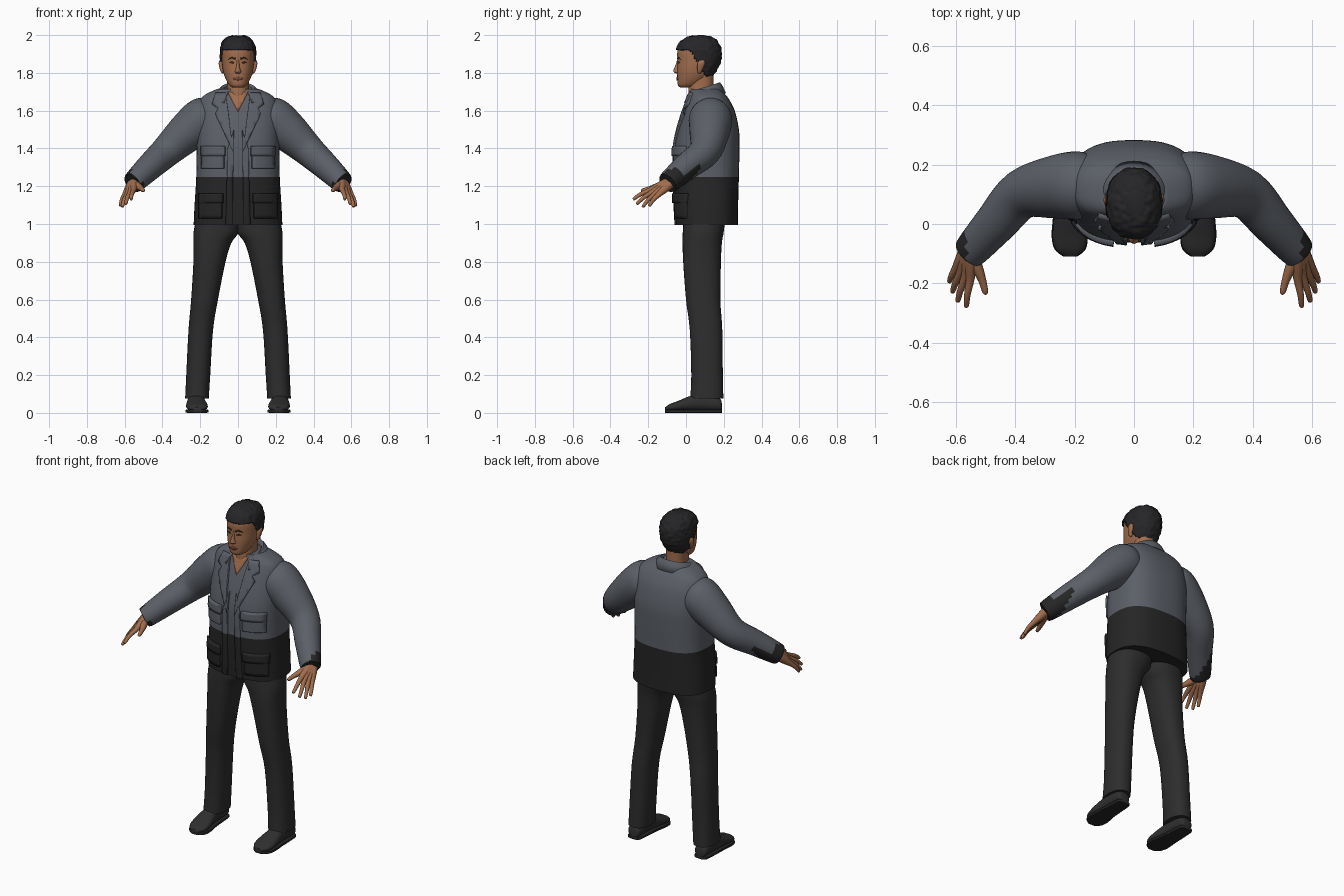
import bpy, bmesh, math
from mathutils import Vector, noise
from mathutils.bvhtree import BVHTree

cube = bpy.data.objects.get("Cube")
if cube:
    bpy.data.objects.remove(cube, do_unlink=True)


def material(name, *rgb):
    m = bpy.data.materials.new(name)
    m.use_nodes = True
    m.diffuse_color = (*rgb, 1)
    b = next(n for n in m.node_tree.nodes if n.type == 'BSDF_PRINCIPLED')
    b.inputs["Base Color"].default_value = (*rgb, 1)
    b.inputs["Roughness"].default_value = 0.8
    return m


GREY = material("jacket grey", .105, .115, .135)
DARK = material("jacket charcoal", .019, .019, .02)
CLOTH = material("trouser black", .026, .026, .026)
LEATHER = material("shoe black", .028, .028, .029)
HAIR = material("hair black", .019, .019, .021)
SKIN = material("skin", .36, .155, .075)
LIP = material("lip brown", .2, .075, .045)
EYE = material("eye dark", .025, .015, .012)


def finish(bm, name, mats, rule=None, mirror=False, sharp=45):
    """Turn a bmesh into a shaded, coloured object."""
    bm.normal_update()
    for f in bm.faces:
        f.smooth = True
        if rule:
            f.material_index = int(rule(f.calc_center_median(), f.normal))
    me = bpy.data.meshes.new(name)
    bm.to_mesh(me)
    bm.free()
    me.set_sharp_from_angle(angle=math.radians(sharp))
    for m in mats:
        me.materials.append(m)
    ob = bpy.data.objects.new(name, me)
    bpy.context.scene.collection.objects.link(ob)
    if mirror:
        ob.modifiers.new("Mirror", 'MIRROR')
    return ob


def spline(pts, steps):
    """Smooth interpolation through tuples, passing through every one."""
    out = []
    for i in range(len(pts) - 1):
        a, b, c, d = (pts[max(0, min(len(pts) - 1, i + k))] for k in (-1, 0, 1, 2))
        for s in range(steps):
            t = s / steps
            out.append([(2 * q + (r - p) * t + (2 * p - 5 * q + 4 * r - u) * t * t
                         + (3 * q - p - 3 * r + u) * t ** 3) / 2
                        for p, q, r, u in zip(a, b, c, d)])
    return out + [list(pts[-1])]


def bridge(rings):
    """Join vertex loops into a capped skin."""
    bm = bmesh.new()
    loops = [[bm.verts.new(p) for p in ring] for ring in rings]
    n = len(loops[0])
    for a, b in zip(loops, loops[1:]):
        for i in range(n):
            bm.faces.new((a[i], a[(i + 1) % n], b[(i + 1) % n], b[i]))
    bm.faces.new(loops[0])
    bm.faces.new(loops[-1])
    bmesh.ops.recalc_face_normals(bm, faces=bm.faces)
    return bm


def loft(rings, axis='z', n=36, steps=4, p=2.3, grow=0):
    """Rounded sections (t, a0, a1, b0, b1) stacked along z or y."""
    def power(v):
        return math.copysign(abs(v) ** (2 / p), v)
    loops = []
    for t, a0, a1, b0, b1 in spline(rings, steps):
        loop = []
        for i in range(n):
            w = math.tau * i / n
            a = (a0 + a1) / 2 + ((a1 - a0) / 2 + grow) * power(math.cos(w))
            b = (b0 + b1) / 2 + ((b1 - b0) / 2 + grow) * power(math.sin(w))
            loop.append((a, b, t) if axis == 'z' else (a, t, b))
        loops.append(loop)
    return bridge(loops)


def tube(path, n=20, steps=5):
    """Round limb along points (x, y, z, radius)."""
    pts = spline(path, steps)
    loops = []
    for i, q in enumerate(pts):
        tan = Vector(pts[min(i + 1, len(pts) - 1)][:3]) - Vector(pts[max(i - 1, 0)][:3])
        side = tan.cross(Vector((0, 0, 1))).normalized()
        up = side.cross(tan).normalized()
        loops.append([Vector(q[:3]) + q[3] * (side * math.cos(math.tau * k / n)
                      + up * math.sin(math.tau * k / n)) for k in range(n)])
    return bridge(loops)


def surface(ob):
    return BVHTree.FromPolygons([v.co for v in ob.data.vertices],
                                [p.vertices for p in ob.data.polygons])


def patch(name, tree, outline, lift, mats, rule=None, cell=.025, depth=.01):
    """Plate cut from an (x, z) outline, draped on the front of a surface, mirrored."""
    bm = bmesh.new()
    bm.faces.new([bm.verts.new((x, 0, z)) for x, z in outline])
    bmesh.ops.triangulate(bm, faces=bm.faces[:])
    for k, no in ((0, (1, 0, 0)), (1, (0, 0, 1))):
        lo, hi = min(p[k] for p in outline), max(p[k] for p in outline)
        for i in range(math.ceil(lo / cell), math.floor(hi / cell) + 1):
            bmesh.ops.bisect_plane(bm, geom=bm.verts[:] + bm.edges[:] + bm.faces[:], dist=1e-5,
                                   plane_co=Vector(no) * i * cell, plane_no=no)
    for v in bm.verts:
        hit = tree.ray_cast(Vector((v.co.x, -1, v.co.z)), Vector((0, 1, 0)))[0]
        if hit is None:
            hit = tree.find_nearest(Vector((v.co.x, 0, v.co.z)))[0]
        v.co.y = hit.y - lift
    bm.normal_update()
    bmesh.ops.reverse_faces(bm, faces=[f for f in bm.faces if f.normal.y > 0])
    ob = finish(bm, name, mats, rule, True)
    solid = ob.modifiers.new("Solidify", 'SOLIDIFY')
    solid.thickness = lift + depth
    solid.offset = -1


def box(x0, x1, z0, z1):
    return [(x0, z0), (x1, z0), (x1, z1), (x0, z1)]


def low(c, n):
    return c.z < 1.25


# Jacket body, two-tone at the waist
torso = finish(loft([(.995, -.235, .235, -.052, .275), (1.1, -.23, .23, -.058, .276),
                     (1.25, -.221, .221, -.062, .28), (1.4, -.22, .22, -.06, .283),
                     (1.5, -.22, .22, -.042, .28), (1.6, -.215, .215, -.012, .258),
                     (1.66, -.2, .2, .01, .228), (1.69, -.165, .165, .02, .205),
                     (1.715, -.11, .11, .025, .18)], n=56, steps=5, p=2.6),
               "jacket_body", [GREY, DARK], low)
chest = surface(torso)

# Sleeves with dark cuffs
finish(tube([(.13, .13, 1.585, .085), (.18, .13, 1.56, .114), (.265, .125, 1.49, .107),
             (.378, .1, 1.385, .084), (.465, .005, 1.305, .072), (.545, -.085, 1.228, .06),
             (.557, -.098, 1.217, .052)], n=28),
       "sleeve", [GREY, DARK], lambda c, n: c.x > .565 or (c.x > .5 and n.z < -.1), True)

# Folded collar wrapping the back of the neck
bm = bmesh.new()
rows = []
for i in range(33):
    a = math.radians(-145 + 290 * i / 32)
    rows.append([bm.verts.new((rx * math.sin(a), .09 + ry * math.cos(a), z + .028 * math.cos(a)))
                 for rx, ry, z in ((.072, .075, 1.66), (.076, .08, 1.712), (.09, .09, 1.722),
                                   (.11, .103, 1.705), (.132, .122, 1.665))])
for r, s in zip(rows, rows[1:]):
    for k in range(4):
        bm.faces.new((r[k], s[k], s[k + 1], r[k + 1]))
bmesh.ops.recalc_face_normals(bm, faces=bm.faces)
finish(bm, "collar", [GREY]).modifiers.new("Solidify", 'SOLIDIFY').thickness = .008

# Open neck, lapels, front bands and pockets
patch("open_neck", chest, [(0, 1.595), (.055, 1.7), (0, 1.7)], .004, [SKIN])
patch("lapel", chest, [(.025, 1.38), (.052, 1.6), (.065, 1.695), (.12, 1.695), (.138, 1.635),
                       (.1, 1.612), (.122, 1.585)], .012, [GREY])
patch("front_band", chest, [(.03, .995), (.066, .995), (.055, 1.4), (.022, 1.5)], .009,
      [GREY, DARK], low)
for level, x0, x1, z0, z1 in (("chest", .075, .195, 1.295, 1.4), ("hip", .085, .208, 1.03, 1.15)):
    patch(level + "_pocket", chest, box(x0, x1, z0, z1), .012, [GREY, DARK], low)
    patch(level + "_pocket_flap", chest, box(x0 - .005, x1 + .004, z1 - .04, z1 + .012), .019,
          [GREY, DARK], low)

# Trousers
finish(loft([(1.05, -.01, .215, -.01, .21), (.96, -.005, .235, -.017, .2),
             (.9, .035, .236, -.018, .19), (.8, .066, .236, -.015, .185),
             (.6, .106, .248, 0, .182), (.44, .132, .262, .02, .192),
             (.2, .147, .274, .028, .195), (.075, .155, .28, .022, .198)]),
       "trouser_leg", [CLOTH], None, True)

# Shoes and soles
shoe = [(.19, .2, .245, .01, .05), (.175, .185, .262, .01, .08), (.1, .178, .267, .01, .1),
        (.03, .172, .27, .01, .092), (-.04, .16, .275, .01, .064), (-.085, .166, .265, .01, .047),
        (-.11, .195, .235, .012, .03)]
finish(loft(shoe, 'y', 24), "shoe", [LEATHER], None, True)
finish(loft([(y, a - .003, b + .003, 0, .018) for y, a, b, _, _ in shoe], 'y', 24, p=7),
       "sole", [DARK], None, True)

# Hands: fingers run back to the wrist and merge into a palm
wrist, pinky_side = Vector((.548, -.098, 1.22)), Vector((.016, .012, -.01))
tips = ((.566, -.28, 1.13), (.595, -.262, 1.105), (.613, -.23, 1.09), (.623, -.195, 1.095))
for i, (name, tip) in enumerate(zip(("index", "middle", "ring", "little"), tips)):
    u = i / 3
    start = wrist + pinky_side * u
    knuckle = Vector((.553, -.188, 1.18)).lerp(Vector((.6, -.148, 1.153)), u)
    tip = Vector(tip)
    bend = knuckle.lerp(tip, .55) + Vector((.002, 0, .006))
    finish(tube([(*start, .026), (*start.lerp(knuckle, .5), .021), (*knuckle, .0145),
                 (*bend, .011), (*tip.lerp(bend, .12), .0085), (*tip, .003)], 12, 4),
           name + "_finger", [SKIN], None, True)
finish(tube([(.55, -.1, 1.212, .024), (.53, -.145, 1.2, .02), (.512, -.19, 1.188, .0135),
             (.502, -.228, 1.178, .01), (.5, -.238, 1.175, .003)], 12, 4),
       "thumb", [SKIN], None, True)

# Neck and head
finish(loft([(1.62, -.07, .07, .015, .15), (1.7, -.058, .058, .012, .145),
             (1.79, -.06, .06, .02, .145)]), "neck", [SKIN])
skull = [(1.722, -.025, .025, -.03, .03), (1.735, -.046, .046, -.043, .07),
         (1.77, -.066, .066, -.046, .12), (1.81, -.079, .079, -.047, .152),
         (1.86, -.085, .085, -.045, .175), (1.91, -.086, .086, -.046, .18),
         (1.95, -.079, .079, -.032, .17), (1.978, -.058, .058, 0, .142),
         (1.991, -.025, .025, .04, .1)]
head = finish(loft(skull, n=48, steps=5, p=2.2), "head", [SKIN])
face = surface(head)

# Cropped hair: a lumpy shell trimmed along the hairline
bm = loft(skull, n=72, steps=7, p=2.2, grow=.009)
bmesh.ops.delete(bm, context='FACES', geom=[
    f for f in bm.faces if f.calc_center_median().z <
    1.925 - .15 * max(0, min(1, (f.calc_center_median().y - .015) / .1))])
bm.normal_update()
for v in bm.verts:
    v.co += v.normal * .006 * noise.noise(v.co * 55)
    v.co.z += .006 * max(0, (v.co.z - 1.95) / .04)
solid = finish(bm, "hair", [HAIR], sharp=60).modifiers.new("Solidify", 'SOLIDIFY')
solid.thickness = .014

# Nose and ears
finish(loft([(1.797, -.01, .01, -.054, -.02), (1.805, -.018, .018, -.065, -.02),
             (1.817, -.013, .013, -.066, -.01), (1.84, -.009, .009, -.056, 0),
             (1.868, -.009, .009, -.047, 0)], n=20), "nose", [SKIN])
finish(loft([(1.797, .078, .084, .065, .078), (1.81, .076, .093, .06, .084),
             (1.845, .076, .102, .06, .1), (1.862, .078, .1, .066, .1),
             (1.872, .082, .092, .075, .09)], n=20), "ear", [SKIN], None, True)

# Brows, eyes and mouth
patch("eyebrow", face, [(.014, 1.871), (.035, 1.877), (.055, 1.87), (.036, 1.884),
                        (.014, 1.88)], .003, [HAIR], cell=.01, depth=.004)
patch("eye", face, [(.018, 1.853), (.032, 1.849), (.047, 1.854), (.034, 1.861)],
      .002, [EYE], cell=.01, depth=.004)
patch("mouth", face, [(0, 1.76), (.018, 1.763), (.028, 1.77), (.008, 1.778), (0, 1.776)],
      .004, [LIP], cell=.01, depth=.004)
